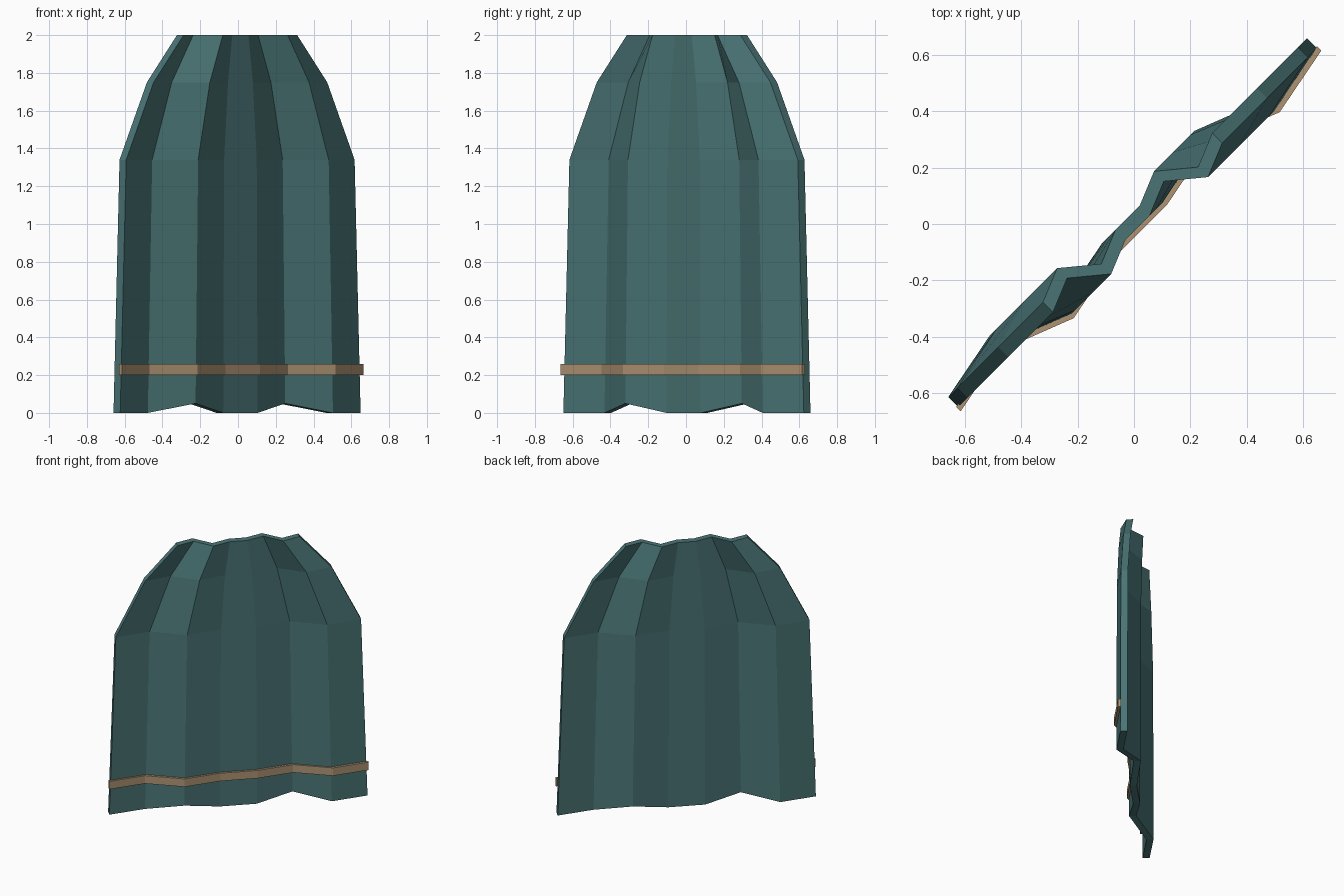
import bpy
import bmesh
from math import radians
from mathutils import Matrix, Vector

if "Cube" in bpy.data.objects:
    bpy.data.objects.remove(bpy.data.objects["Cube"], do_unlink=True)


def material(name, rgb):
    mat = bpy.data.materials.new(name)
    mat.use_nodes = True
    mat.diffuse_color = (*rgb, 1)
    mat.node_tree.nodes["Principled BSDF"].inputs["Base Color"].default_value = (*rgb, 1)
    return mat


teal = material("teal cloth", (0.068, 0.175, 0.178))
tan = material("tan trim", (0.42, 0.29, 0.17))

# Depth of each pleat, from one side edge to the other
PLEATS = [0, -0.05, 0.05, 0, 0, -0.05, 0.05, 0]
# Height by which the hem is raised at each pleat
HEM = [0, 0, 0.05, 0, 0, 0.05, 0, 0]
FLAT = [0] * len(PLEATS)
CENTRE = -0.007
TURN = Matrix.Rotation(radians(45), 4, "Z")


def pleated_sheet(name, rows, back, front, lift, mat):
    """Closed pleated sheet; rows are (height, half width), back and front its depth."""
    bm = bmesh.new()
    last = len(PLEATS) - 1
    grid = []
    for r, (z, half) in enumerate(rows):
        line = []
        for c, pleat in enumerate(PLEATS):
            u = half * (2 * c / last - 1)
            height = z + (lift[c] if r == 0 else 0)
            line.append(bm.verts.new(Vector((u, -(CENTRE + pleat + front), height))))
        grid.append(line)
    faces = [bm.faces.new((a[c], a[c + 1], b[c + 1], b[c]))
             for a, b in zip(grid, grid[1:]) for c in range(last)]
    # Thicken straight backwards, keeping the front layer
    extruded = bmesh.ops.extrude_face_region(bm, geom=faces, use_keep_orig=True)
    moved = [g for g in extruded["geom"] if isinstance(g, bmesh.types.BMVert)]
    bmesh.ops.translate(bm, verts=moved, vec=(0, front - back, 0))
    bmesh.ops.recalc_face_normals(bm, faces=bm.faces)
    bm.transform(TURN)
    mesh = bpy.data.meshes.new(name)
    bm.to_mesh(mesh)
    bm.free()
    mesh.materials.append(mat)
    obj = bpy.data.objects.new(name, mesh)
    bpy.context.collection.objects.link(obj)
    return obj


# Cape body, narrowing over the shoulders to the neck
pleated_sheet("cape_cloth",
              [(0, 0.90), (1.34, 0.855), (1.75, 0.65), (2.0, 0.425)],
              -0.025, 0.025, HEM, teal)

# Trim band running along the outer face above the hem
pleated_sheet("hem_trim", [(0.20, 0.905), (0.26, 0.905)],
              0.02, 0.042, FLAT, tan)
